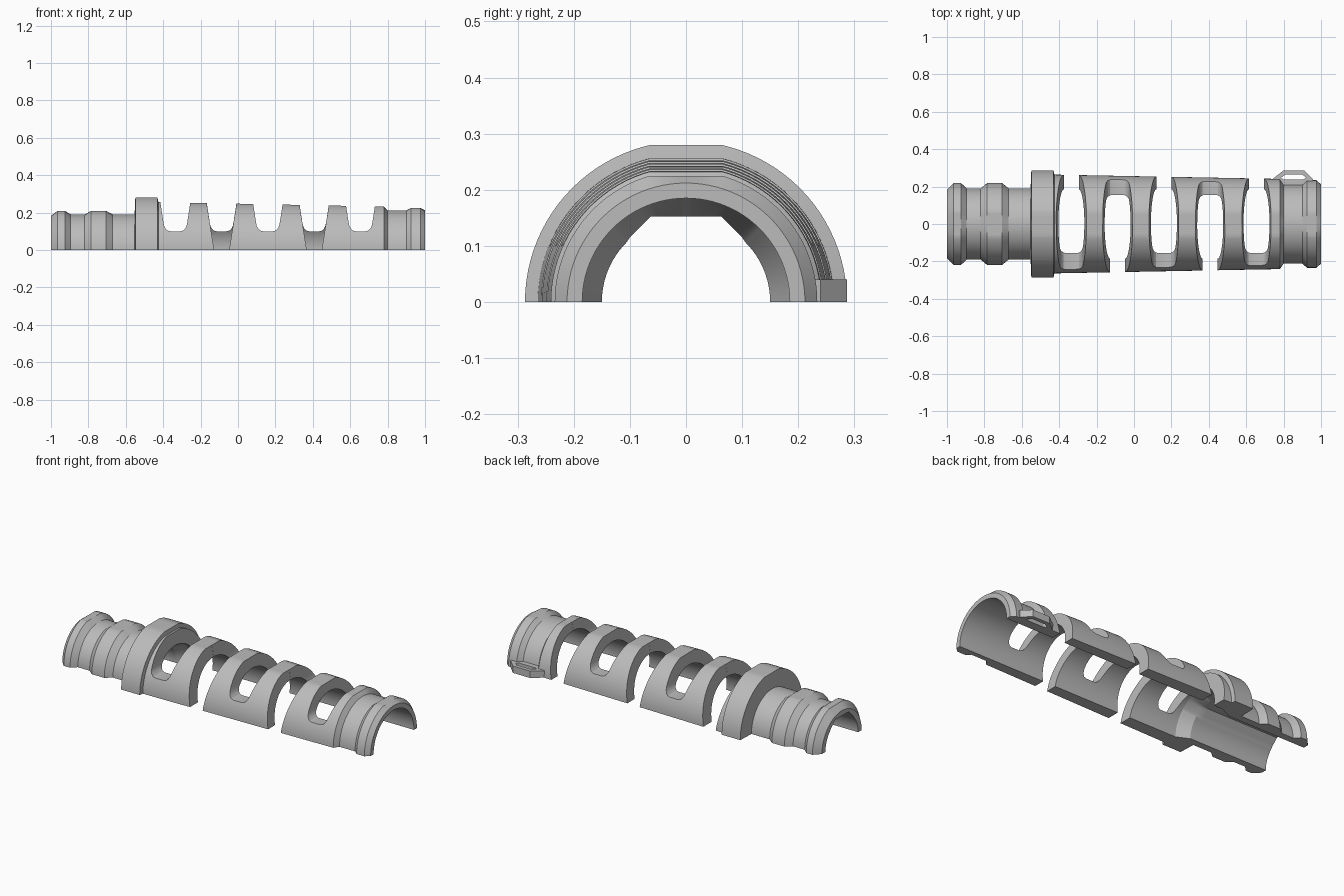
import bpy, bmesh, math

cube = bpy.data.objects.get("Cube")
if cube:
    bpy.data.objects.remove(cube, do_unlink=True)

grey = bpy.data.materials.new("plain grey")
grey.use_nodes = True
grey.diffuse_color = (0.5, 0.5, 0.5, 1)
grey.node_tree.nodes["Principled BSDF"].inputs["Base Color"].default_value = (0.5, 0.5, 0.5, 1)


def make_object(name, bm):
    bmesh.ops.recalc_face_normals(bm, faces=bm.faces)
    mesh = bpy.data.meshes.new(name)
    bm.to_mesh(mesh)
    bm.free()
    mesh.materials.append(grey)
    obj = bpy.data.objects.new(name, mesh)
    bpy.context.collection.objects.link(obj)
    return obj


def loft(bm, rings):
    """Join closed rings with quads and cap both ends."""
    loops = [[bm.verts.new(p) for p in ring] for ring in rings]
    n = len(loops[0])
    for a, b in zip(loops, loops[1:]):
        for i in range(n):
            j = (i + 1) % n
            bm.faces.new((a[i], a[j], b[j], b[i]))
    bm.faces.new(loops[0])
    bm.faces.new(loops[-1])


# Half-round sleeve: outer stations of (x, radius)
FLAT = 0.065
STATIONS = [(-1, .182), (-.965, .219), (-.925, .219), (-.895, .19), (-.82, .19),
            (-.785, .219), (-.705, .219), (-.67, .19), (-.553, .19), (-.549, .287),
            (-.5, .287), (-.43, .287), (-.426, .264), (.78, .241), (.80, .212),
            (.90, .212), (.925, .234), (.975, .234), (1, .212)]
SEGMENTS = 48


def outer_radius(r, a):
    # the wide bands have a narrow flat along the crown
    if r < 0.215:
        return r
    return min(r, math.sqrt(r * r - FLAT * FLAT) / max(math.sin(a), 0.01))


def inner_radius(x, a):
    # faceted grip at the narrow end, round bore elsewhere
    if x > -0.45:
        return 0.185
    step = math.pi / 4
    if abs(a - math.pi / 2) < step:
        return 0.152 / math.cos(a - round(a / step) * step)
    return 0.15


def section(x, r):
    angles = [math.pi * i / SEGMENTS for i in range(SEGMENTS + 1)]
    crown = math.asin(FLAT / r)
    if r > 0.215:
        # snap the nearest points onto the corners of the crown flat
        for corner in (math.pi / 2 - crown, math.pi / 2 + crown):
            k = min(range(len(angles)), key=lambda i: abs(angles[i] - corner))
            angles[k] = corner
    ring = []
    for a in angles:
        q = outer_radius(r, a)
        ring.append((x, q * math.cos(a), q * math.sin(a)))
    for i in reversed(range(SEGMENTS + 1)):
        a = math.pi * i / SEGMENTS
        q = inner_radius(x, a)
        ring.append((x, q * math.cos(a), q * math.sin(a)))
    return ring


bm = bmesh.new()
loft(bm, [section(x, r) for x, r in STATIONS])
sleeve = make_object("sleeve", bm)


def prism(name, half_profile, x, y0, y1):
    """Mirrored x-z profile extruded along y."""
    outline = half_profile + [(-u, z) for u, z in reversed(half_profile)]
    bm = bmesh.new()
    loft(bm, [[(x + u, y, z) for u, z in outline] for y in (y0, y1)])
    obj = make_object(name, bm)
    obj.hide_render = True
    return obj


def cut(target, cutter):
    mod = target.modifiers.new("cut", 'BOOLEAN')
    mod.operation = 'DIFFERENCE'
    mod.solver = 'EXACT'
    mod.object = cutter
    bpy.context.view_layer.objects.active = target
    bpy.ops.object.modifier_apply(modifier=mod.name)
    bpy.data.objects.remove(cutter, do_unlink=True)


# Flex slots: drafted walls, open on alternate sides, rounded floor on the other
CLOSED = [(.087, .3), (.064, .15), (.06, .13), (.053, .115), (.042, .104), (.026, .1)]
OPEN = [(.088, .3), (.037, -.02)]
for i in range(5):
    x = -0.335 + 0.2475 * i
    side = 1 if i % 2 == 0 else -1
    cut(sleeve, prism("slot_closed_end", CLOSED, x, -side * 0.4, side * 0.02))
    cut(sleeve, prism("slot_open_end", OPEN, x, 0, side * 0.4))

# Side loop with a long hole
OUTER = [(.74, .205), (.74, .24), (.80, .287), (.91, .287), (.957, .24), (.957, .205)]
HOLE = [(.80, .238), (.785, .247), (.81, .265), (.90, .265), (.92, .247), (.905, .238)]
bm = bmesh.new()
layers = [[[bm.verts.new((x, y, z)) for x, y in loop] for loop in (OUTER, HOLE)]
          for z in (0, 0.04)]
(lo_out, lo_in), (hi_out, hi_in) = layers
for i in range(6):
    j = (i + 1) % 6
    for a, b in ((lo_out, lo_in), (hi_out, hi_in), (lo_out, hi_out), (lo_in, hi_in)):
        bm.faces.new((a[i], a[j], b[j], b[i]))
loop = make_object("side_loop", bm)

# Smooth round surfaces with crisp edges
bpy.ops.object.select_all(action='DESELECT')
sleeve.select_set(True)
bpy.context.view_layer.objects.active = sleeve
bpy.ops.object.shade_smooth_by_angle(angle=math.radians(25))
